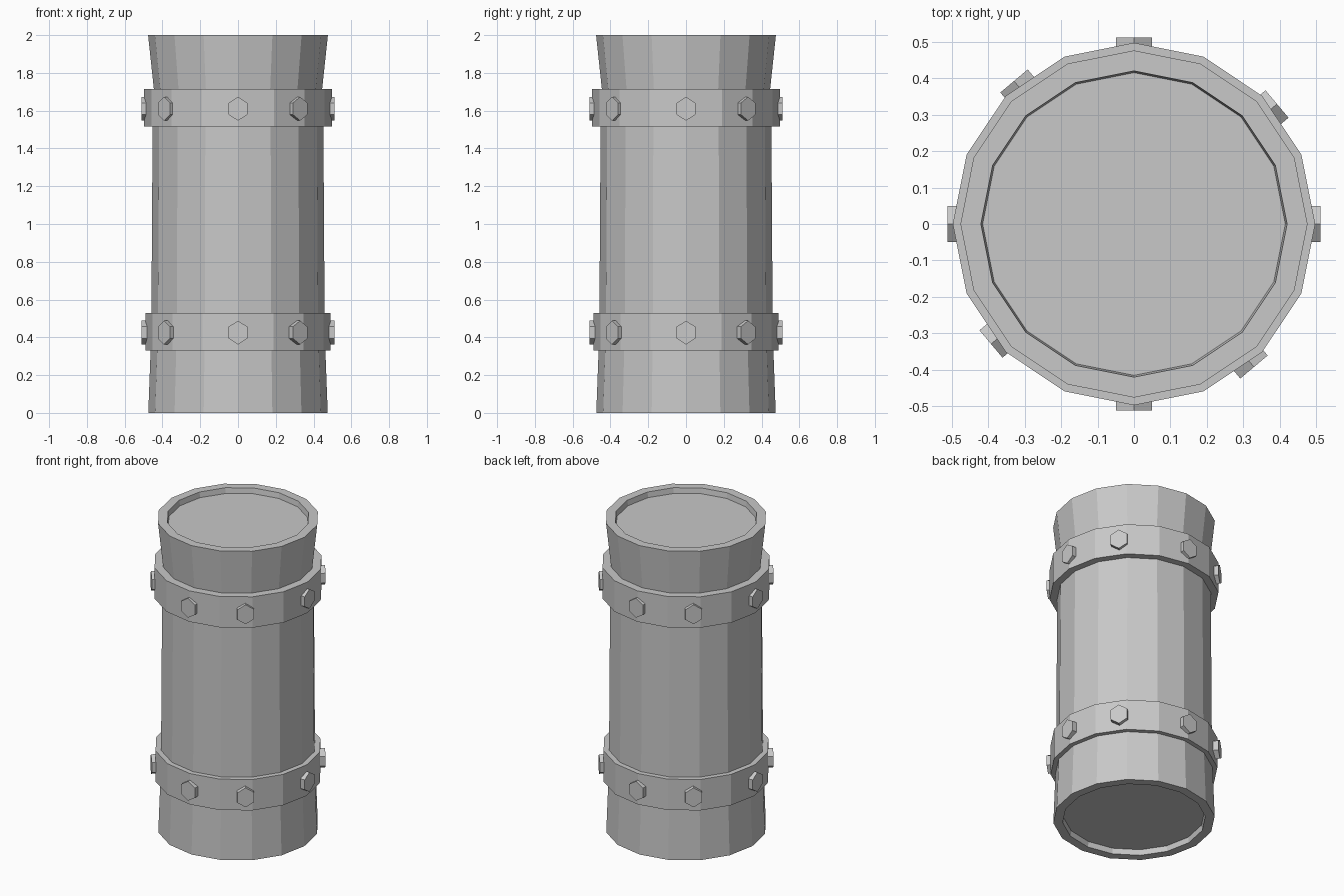
import bpy
import bmesh
from math import cos, sin, pi, radians
from mathutils import Matrix

SIDES = 16

default_cube = bpy.data.objects.get("Cube")
if default_cube:
    bpy.data.objects.remove(default_cube, do_unlink=True)

steel = bpy.data.materials.new("grey_steel")
steel.use_nodes = True
colour = (0.58, 0.58, 0.58, 1)
steel.diffuse_color = colour
steel.node_tree.nodes["Principled BSDF"].inputs["Base Color"].default_value = colour


def finish(name, bm):
    """Turn a bmesh into a flat-shaded object."""
    bmesh.ops.recalc_face_normals(bm, faces=bm.faces)
    mesh = bpy.data.meshes.new(name)
    bm.to_mesh(mesh)
    bm.free()
    mesh.materials.append(steel)
    obj = bpy.data.objects.new(name, mesh)
    bpy.context.collection.objects.link(obj)
    return obj


def lathe(name, profile, closed=False):
    """Spin (radius, height) points; an open profile is capped at both ends."""
    bm = bmesh.new()
    rings = []
    for r, z in profile:
        angles = [2 * pi * i / SIDES for i in range(SIDES)]
        rings.append([bm.verts.new((r * cos(a), r * sin(a), z)) for a in angles])
    pairs = list(zip(rings, rings[1:]))
    if closed:
        pairs.append((rings[-1], rings[0]))
    else:
        bm.faces.new(rings[0])
        bm.faces.new(rings[-1])
    for low, high in pairs:
        for i in range(SIDES):
            j = (i + 1) % SIDES
            bm.faces.new((low[i], low[j], high[j], high[i]))
    return finish(name, bm)


# Flared drum with recessed ends
lathe("drum_body", [
    (0.415, 0.035), (0.42, 0), (0.475, 0), (0.459, 0.43),
    (0.452, 1.53), (0.445, 1.71), (0.476, 2), (0.42, 2), (0.415, 1.965),
])


def bolt(name, angle, z):
    """Hexagonal bolt head pointing outwards, corner up."""
    bm = bmesh.new()
    bmesh.ops.create_cone(bm, cap_ends=True, segments=6,
                          radius1=0.063, radius2=0.063, depth=0.06)
    corner_up = Matrix.Rotation(pi / 2, 4, "Y")
    if max(abs(v.co.x) for v in bm.verts) < 0.06:
        corner_up = corner_up @ Matrix.Rotation(pi / 2, 4, "Z")
    place = (Matrix.Rotation(angle, 4, "Z") @ Matrix.Translation((0.482, 0, z))
             @ Matrix.Diagonal((1, 0.9, 1, 1)) @ corner_up)
    bmesh.ops.transform(bm, matrix=place, verts=bm.verts)
    finish(name, bm)


# Two clamping bands, each with eight bolts
for label, bottom, radius in (("lower", 0.33, 0.491), ("upper", 1.515, 0.497)):
    top = bottom + 0.2
    lathe(label + "_band", [(0.43, bottom), (radius, bottom),
                            (radius, top), (0.43, top)], closed=True)
    for i in range(8):
        # Bolts between the main axes sit slightly off the diagonal
        angle = radians(i * 45 - (5 if i % 2 else 0))
        bolt(f"{label}_bolt_{i + 1}", angle, bottom + 0.095)
